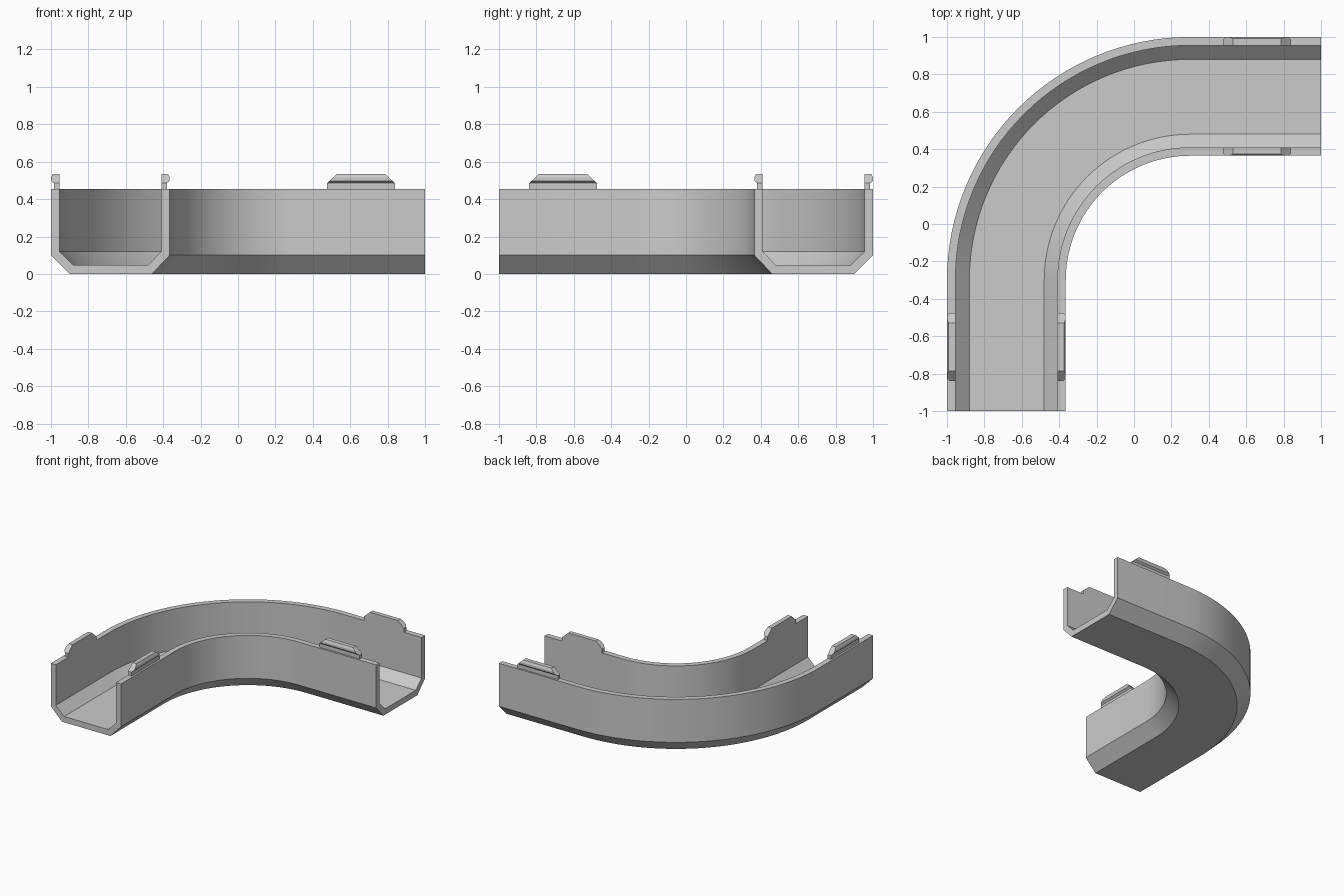
import bpy, bmesh, math

if "Cube" in bpy.data.objects:
    bpy.data.objects.remove(bpy.data.objects["Cube"])

grey = bpy.data.materials.new("light grey")
grey.diffuse_color = (0.6, 0.6, 0.6, 1)
grey.use_nodes = True
grey.node_tree.nodes["Principled BSDF"].inputs["Base Color"].default_value = grey.diffuse_color

CX, CY = 0.3, -0.3      # centre of the bend
SEG = 32


def finish(name, bm, smooth):
    bmesh.ops.recalc_face_normals(bm, faces=bm.faces)
    me = bpy.data.meshes.new(name)
    bm.to_mesh(me)
    bm.free()
    me.materials.append(grey)
    ob = bpy.data.objects.new(name, me)
    bpy.context.collection.objects.link(ob)
    if smooth:
        bpy.context.view_layer.objects.active = ob
        ob.select_set(True)
        bpy.ops.object.shade_smooth_by_angle(angle=math.radians(25))
        ob.select_set(False)


# Channel: chamfered U section (distance from bend centre, height)
section = [(1.3, .453), (1.3, .1), (1.2, 0), (.76, 0), (.665, .1), (.665, .453),
           (.71, .453), (.71, .12), (.78, .048), (1.18, .048), (1.255, .12), (1.255, .453)]

# Sweep: straight leg, quarter bend, straight leg
stations = [(0, -.7, math.pi)]
stations += [(0, 0, math.pi - i / SEG * math.pi / 2) for i in range(SEG + 1)]
stations += [(.7, 0, math.pi / 2)]

bm = bmesh.new()
rings = [[bm.verts.new((CX + dx + r * math.cos(a), CY + dy + r * math.sin(a), z))
          for r, z in section] for dx, dy, a in stations]
n = len(section)
for p, q in zip(rings, rings[1:]):
    for i in range(n):
        j = (i + 1) % n
        bm.faces.new((p[i], p[j], q[j], q[i]))
# End caps, one quad per wall panel
for ring in (rings[0], rings[-1]):
    for i in range(5):
        bm.faces.new((ring[i], ring[i + 1], ring[10 - i], ring[11 - i]))
finish("curved_channel", bm, True)

# Clip layers: height, outward reach from the wall's inner face, start, end
layers = [(.453, .030, .475, .840), (.485, .030, .475, .840), (.498, .045, .490, .825),
          (.515, .045, .508, .807), (.535, .036, .530, .785)]


def clip(name, inner_face, outward, mirrored):
    bm = bmesh.new()
    loops = []
    for z, reach, s, e in layers:
        y0, y1 = inner_face, inner_face + outward * reach
        pts = [(s, y0), (e, y0), (e, y1), (s, y1)]
        if mirrored:    # reflect onto the other leg
            pts = [(-y, -x) for x, y in pts]
        loops.append([bm.verts.new((x, y, z)) for x, y in pts])
    for p, q in zip(loops, loops[1:]):
        for i in range(4):
            j = (i + 1) % 4
            bm.faces.new((p[i], p[j], q[j], q[i]))
    bm.faces.new(loops[0])
    bm.faces.new(loops[-1])
    finish(name, bm, False)


for leg, mirrored in (("right", False), ("front", True)):
    clip(leg + "_outer_clip", .955, 1, mirrored)
    clip(leg + "_inner_clip", .41, -1, mirrored)
